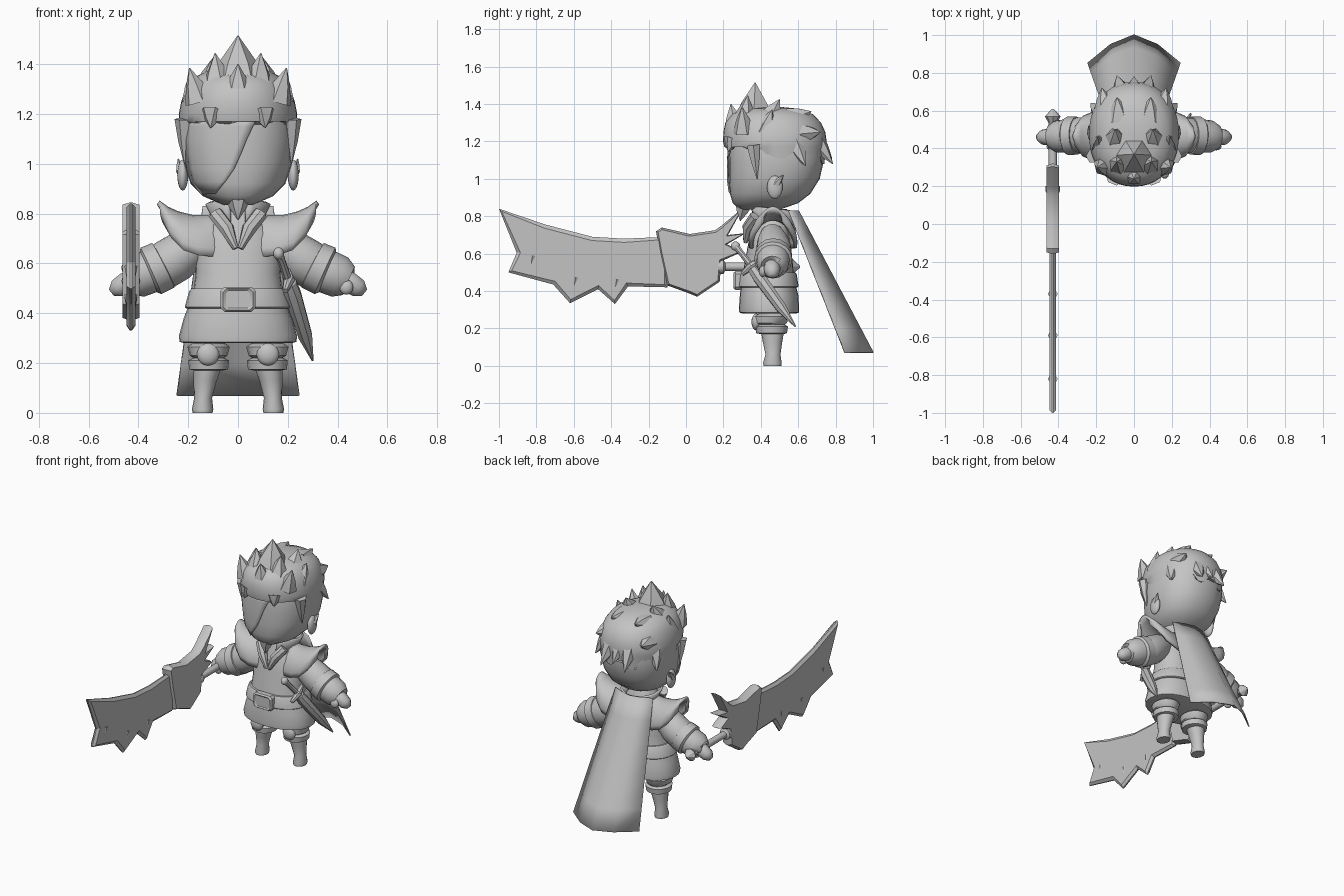
import bpy, bmesh, math
from mathutils import Vector as V

grey = bpy.data.materials.new("plain_grey")
grey.diffuse_color = (0.55, 0.55, 0.55, 1)


def finish(name, bm, angle=35, solid=0):
    bmesh.ops.recalc_face_normals(bm, faces=bm.faces)
    me = bpy.data.meshes.new(name)
    bm.to_mesh(me)
    bm.free()
    ob = bpy.data.objects.new(name, me)
    bpy.context.collection.objects.link(ob)
    me.materials.append(grey)
    bpy.ops.object.select_all(action='DESELECT')
    bpy.context.view_layer.objects.active = ob
    ob.select_set(True)
    bpy.ops.object.shade_smooth_by_angle(angle=math.radians(angle))
    if solid:
        m = ob.modifiers.new("thickness", 'SOLIDIFY')
        m.thickness, m.offset = solid, 0
    return ob


def loft(name, rings, closed=True, angle=35, solid=0):
    """Skin a list of equal point rows."""
    bm = bmesh.new()
    rows = [[bm.verts.new(p) for p in r] for r in rings]
    n = len(rows[0])
    for a, b in zip(rows, rows[1:]):
        for i in range(n if closed else n - 1):
            j = (i + 1) % n
            bm.faces.new((a[i], a[j], b[j], b[i]))
    if closed:
        bm.faces.new(rows[0])
        bm.faces.new(rows[-1])
    return finish(name, bm, angle, solid)


def ring(z, hw, y0, y1, x=0, n=28, p=1.0):
    """Horizontal superellipse; index 0 faces the front."""
    pts = []
    for i in range(n):
        a = 2 * math.pi * i / n
        s, c = math.sin(a), -math.cos(a)
        f = lambda t: math.copysign(abs(t) ** p, t)
        pts.append(V((x + hw * f(s), (y0 + y1) / 2 + (y1 - y0) / 2 * f(c), z)))
    return pts


def tube(name, pts, n=12, angle=35):
    """Round tube through (x, y, z, radius) points."""
    P = [V(p[:3]) for p in pts]
    rings = []
    for i, p in enumerate(P):
        d = P[min(i + 1, len(P) - 1)] - P[max(i - 1, 0)]
        q = d.to_track_quat('Z', 'Y')
        rings.append([p + q @ V((math.cos(t), math.sin(t), 0)) * pts[i][3]
                      for t in (2 * math.pi * k / n for k in range(n))])
    return loft(name, rings, angle=angle)


def spike(name, base, tip, r):
    m = V(base).lerp(V(tip), 0.5)
    return tube(name, [(*base, r), (*m, r * 0.62), (*tip, 0.002)], n=6)


def blob(name, c, size):
    bm = bmesh.new()
    bmesh.ops.create_uvsphere(bm, u_segments=16, v_segments=10, radius=1)
    for v in bm.verts:
        v.co = V(c) + V([a * b for a, b in zip(v.co, size)])
    return finish(name, bm, 60)


def plate(name, outline, x, half, inset):
    """Side outline (y, z) with thick middle and bevelled rim."""
    bm = bmesh.new()
    f = bm.faces.new([bm.verts.new((x - 0.004, y, z)) for y, z in outline])
    g = bmesh.ops.extrude_face_region(bm, geom=[f])['geom']
    for v in g:
        if isinstance(v, bmesh.types.BMVert):
            v.co.x = x + 0.004
    bmesh.ops.recalc_face_normals(bm, faces=bm.faces)
    big = [q for q in bm.faces if len(q.verts) == len(outline)]
    bmesh.ops.inset_individual(bm, faces=big, thickness=inset, depth=half - 0.004)
    return finish(name, bm, 25)


# Head
HEAD = [(.835, .06, .29, .50), (.87, .14, .25, .60), (.92, .19, .235, .665), (1.0, .218, .23, .715),
        (1.1, .232, .23, .738), (1.19, .225, .235, .735), (1.3, .19, .26, .70)]
loft("head", [ring(*h, p=.88) for h in HEAD], angle=60)


def head_at(z):
    for a, b in zip(HEAD, HEAD[1:]):
        if z <= b[0]:
            t = (z - a[0]) / (b[0] - a[0])
            return [u + (w - u) * t for u, w in zip(a, b)]


# Slanted face cover
rows = []
for z, x1 in ((.88, -.09), (.93, -.05), (.98, -.015), (1.04, .012), (1.1, .036), (1.15, .06), (1.185, .08)):
    _, hw, y0, y1 = head_at(z)
    row = []
    for k in range(9):
        x = -hw * .96 + (x1 + hw * .96) * k / 8
        y = (y0 + y1) / 2 - (y1 - y0) / 2 * (1 - abs(x / hw) ** (2 / .88)) ** .44
        row.append(V((x, y - .007, z)))
    rows.append(row)
loft("face_cover", rows, closed=False, angle=60, solid=.008)

# Beard, ears, sideburns
spike("beard", (0, .31, .87), (0, .29, .775), .055)
for s in (-1, 1):
    blob("ear", (s * .222, .475, .955), (.022, .042, .062))
    spike("ear_tip", (s * .225, .48, .97), (s * .24, .52, 1.02), .025)
    spike("sideburn", (s * .215, .36, 1.18), (s * .215, .38, 1.0), .04)

# Hair cap with a ragged lower edge
HAIR = [(1.17, .236, .205, .75), (1.2, .238, .198, .752), (1.25, .228, .2, .745), (1.3, .212, .21, .722),
        (1.345, .18, .245, .68), (1.375, .12, .31, .60), (1.385, .03, .42, .5)]
rings = [ring(*h, n=40, p=.93) for h in HAIR]
low = ring(1.16, .228, .225, .742, n=40, p=.93)
for i, p in enumerate(low):
    back = p.y > .42
    p.z = (1.09 if back else 1.165) + (.035 if i % 4 < 2 else -.012) * (1 if back else .5)
loft("hair", [low] + rings, angle=45)

# Hair spikes: upright crest, then swept locks
spike("crest", (0, .36, 1.29), (0, .37, 1.515), .13)
spike("fringe_spike", (0, .265, 1.26), (0, .24, 1.40), .07)
for s in (-1, 1):
    for b, t, r in (((.075, .31, 1.28), (.092, .33, 1.445), .075),
                    ((.155, .31, 1.25), (.195, .30, 1.385), .06),
                    ((.17, .42, 1.25), (.19, .46, 1.37), .06),
                    ((.10, .44, 1.31), (.10, .50, 1.425), .075),
                    ((.08, .56, 1.32), (.09, .67, 1.36), .07),
                    ((.15, .62, 1.24), (.17, .72, 1.25), .06),
                    ((.06, .68, 1.22), (.09, .785, 1.08), .06),
                    ((.17, .58, 1.19), (.23, .64, 1.07), .055),
                    ((.10, .25, 1.21), (.11, .225, 1.145), .05)):
        spike("hair_lock", (s * b[0], *b[1:]), (s * t[0], *t[1:]), r)
spike("hair_lock_back", (0, .69, 1.22), (0, .78, 1.11), .055)

# Torso, skirt and belt
loft("tunic", [ring(*r, p=.9) for r in (
    (.28, .215, .30, .59), (.285, .235, .285, .605), (.31, .237, .283, .605), (.38, .218, .288, .60),
    (.44, .195, .295, .585), (.50, .178, .305, .575), (.56, .17, .315, .57), (.64, .172, .33, .56),
    (.72, .16, .345, .56), (.79, .10, .37, .56), (.84, .065, .38, .54))], angle=50)
loft("belt", [ring(*r, p=.9) for r in ((.42, .208, .282, .597), (.425, .214, .277, .602),
                                       (.49, .196, .284, .592), (.50, .186, .29, .585))])
loft("buckle", [[V((x * k, y, .456 + z * k)) for x, z in
                 ((-.07, -.035), (-.055, -.05), (.055, -.05), (.07, -.035),
                  (.07, .035), (.055, .05), (-.055, .05), (-.07, .035))]
                for y, k in ((.30, 1), (.265, 1), (.255, .85), (.262, .7))], angle=25)

# Collar, open at the front
loft("collar", [[V((rx * math.sin(a), .47 - ry * math.cos(a), z + .015 * math.cos(a)))
                 for a in (math.radians(18 + 324 * k / 24) for k in range(25))]
                for z, rx, ry in ((.74, .10, .125), (.79, .10, .11), (.84, .125, .125))],
     closed=False, angle=60, solid=.015)
for s in (-1, 1):
    tube("lapel", [(s * .09, .37, .80, .03), (s * .045, .33, .74, .03), (s * .01, .318, .66, .012)], n=8)

# Cape
rows = []
for k in range(7):
    t = k / 6
    hw = .14 + .105 * t
    ye, yc = .55 + .30 * t, .60 + .40 * t
    rows.append([V((hw * u, yc + (ye - yc) * abs(u) ** 1.6, .83 - .76 * t)) for u in (-1, -.5, 0, .5, 1)])
loft("cape", rows, closed=False, angle=40, solid=.008)

for s in (-1, 1):
    # Shoulder guards
    rows = []
    for x, top, bot, ry in ((.075, .80, .66, .085), (.12, .785, .65, .11), (.18, .785, .655, .122),
                            (.24, .80, .675, .12), (.285, .82, .72, .10), (.32, .845, .78, .05)):
        rows.append([V((s * (x - .02 * (1 - math.cos(a))), .465 + ry * math.sin(a), bot + (top - bot) * math.cos(a)))
                     for a in (math.radians(-100 + 200 * k / 14) for k in range(15))])
    loft("shoulder_guard", rows, closed=False, angle=50, solid=.018)
    # Arms, layered cuffs and hands
    tube("sleeve", [(s * .13, .46, .71, .06), (s * .19, .465, .665, .085), (s * .25, .47, .62, .095),
                    (s * .30, .47, .59, .095), (s * .34, .47, .572, .08)], n=16)
    tube("cuff", [(s * .29, .468, .60, .07), (s * .30, .468, .593, .10), (s * .35, .466, .57, .102),
                  (s * .36, .466, .566, .088), (s * .41, .463, .545, .085), (s * .445, .462, .53, .062),
                  (s * .445, .462, .53, .03)], n=16)
    tube("hand", [(s * .42, .46, .538, .042), (s * .45, .46, .522, .045), (s * .485, .46, .50, .04),
                  (s * .508, .46, .482, .018)], n=10, angle=60)
    blob("thumb", (s * .435, .41, .505), (.028, .02, .03))
    # Legs, boots and knee armour
    loft("leg", [ring(z, hw, a, b, s * x, 16) for z, hw, a, b, x in (
        (0, .04, .415, .51, .142), (.015, .043, .412, .512, .142), (.06, .036, .425, .505, .14),
        (.13, .047, .41, .515, .132), (.19, .058, .40, .525, .122), (.34, .07, .38, .53, .115))], angle=50)
    loft("boot_cuff", [ring(z, hw, a, b, s * .118, 16) for z, hw, a, b in (
        (.17, .055, .40, .525), (.175, .078, .375, .54), (.21, .082, .37, .545), (.22, .065, .385, .53))])
    loft("knee_guard", [ring(z, hw, a, b, s * .118, 16) for z, hw, a, b in (
        (.22, .06, .385, .53), (.23, .075, .36, .54), (.265, .085, .36, .55), (.28, .065, .39, .53))])
    blob("knee_cap", (s * .12, .375, .235), (.045, .025, .045))

# Dagger in its sheath on the hip
tube("sheath", [(.205, .36, .52, .032), (.22, .39, .475, .036), (.27, .51, .31, .03), (.30, .585, .21, .004)],
     n=8, angle=25)
tube("dagger_grip", [(.165, .27, .635, .02), (.175, .29, .61, .016), (.205, .36, .52, .018)], n=8)
tube("dagger_guard", [(.19, .30, .49, .012), (.205, .35, .535, .024), (.20, .40, .57, .012)], n=8)
blob("dagger_pommel", (.163, .265, .64), (.022, .025, .025))

# Great sword: ragged blade, guard with prongs, handle
plate("sword_blade", [(-1, .84), (-.75, .755), (-.5, .69), (-.33, .68), (-.1, .69), (-.1, .42), (-.31, .425),
                      (-.38, .33), (-.47, .41), (-.62, .335), (-.71, .435), (-.95, .5), (-.905, .605)],
      -.43, .018, .02)
for y, z in ((-.39, .375), (-.61, .385), (-.84, .50)):
    spike("blade_notch", (-.43, y + .02, z + .09), (-.43, y, z - .025), .026)
plate("sword_guard", [(-.16, .72), (-.13, .74), (.02, .705), (.155, .725), (.19, .75), (.305, .845), (.225, .70),
                      (.32, .71), (.22, .65), (.30, .61), (.19, .56), (.18, .45), (.06, .37), (.01, .39),
                      (-.1, .43), (-.14, .6)], -.43, .034, .012)
tube("sword_handle", [(-.43, y, .53, r) for y, r in ((.14, .022), (.175, .038), (.20, .038), (.21, .022),
                                                    (.55, .022))], n=12)
tube("sword_pommel", [(-.43, y, .53, r) for y, r in ((.53, .02), (.57, .042), (.61, .004))], n=8, angle=20)
